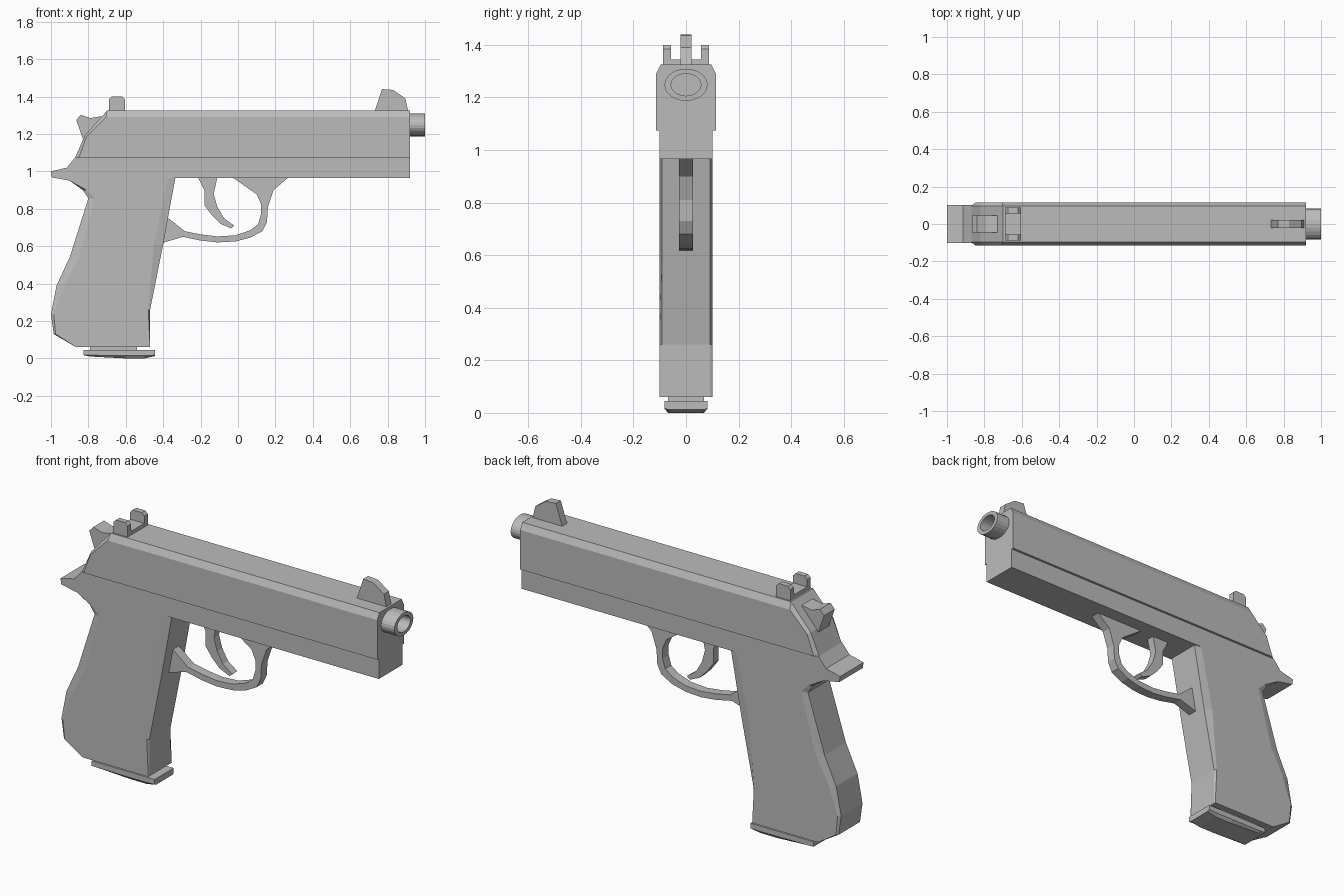
import bpy, bmesh, math

grey = bpy.data.materials.new("plain grey")
grey.diffuse_color = (0.5, 0.5, 0.5, 1)


def finish(name, bm):
    bmesh.ops.recalc_face_normals(bm, faces=bm.faces)
    me = bpy.data.meshes.new(name)
    bm.to_mesh(me)
    bm.free()
    me.materials.append(grey)
    ob = bpy.data.objects.new(name, me)
    bpy.context.collection.objects.link(ob)
    return ob


def skin(bm, rings):
    """Bridge consecutive rings of vertices with quads."""
    for a, b in zip(rings, rings[1:]):
        n = len(a)
        for i in range(n):
            j = (i + 1) % n
            bm.faces.new((a[i], a[j], b[j], b[i]))


def plate(name, outer, half, inner=None, inner_half=None, y=0):
    """Side profile (x, z) given thickness in y; an inner profile bevels both sides."""
    layers = [(outer, -half), (outer, half)]
    if inner:
        layers = [(inner, -inner_half)] + layers + [(inner, inner_half)]
    bm = bmesh.new()
    rings = [[bm.verts.new((px, y + py, pz)) for px, pz in prof] for prof, py in layers]
    skin(bm, rings)
    bm.faces.new(rings[0])
    bm.faces.new(rings[-1])
    return finish(name, bm)


def box(name, x0, x1, half, z0, z1):
    return plate(name, [(x0, z0), (x1, z0), (x1, z1), (x0, z1)], half)


# Slide with bevelled upper edges
plate("slide",
      [(-0.87, 1.075), (0.92, 1.075), (0.92, 1.325), (-0.70, 1.325), (-0.82, 1.19)], 0.096,
      [(-0.85, 1.075), (0.92, 1.075), (0.92, 1.29), (-0.706, 1.29), (-0.81, 1.185)], 0.114)

# Frame, rear tang and grip in one piece: x, z, and the inset of the side face
frame = [(-0.87, 1.075, 0), (-0.915, 1.02, 0), (-1.0, 1.0, 0), (-0.995, 0.968, 0),
         (-0.90, 0.95, 0), (-0.83, 0.90, 0.02), (-0.80, 0.856, 0.035), (-0.90, 0.54, 0.05),
         (-0.97, 0.39, 0.04), (-1.0, 0.235, 0.015), (-0.985, 0.13, 0.01), (-0.866, 0.06, 0),
         (-0.47, 0.06, 0), (-0.47, 0.26, -0.01), (-0.40, 0.61, -0.05), (-0.335, 0.965, -0.04),
         (0.92, 0.965, 0), (0.92, 1.075, 0)]
plate("frame_and_grip", [(x, z) for x, z, d in frame], 0.092,
      [(x + d, z) for x, z, d in frame], 0.101)

# Magazine neck and base plate
box("magazine_neck", -0.79, -0.54, 0.068, 0.04, 0.07)
plate("magazine_base",
      [(-0.825, 0.045), (-0.825, 0.017), (-0.79, 0.01), (-0.60, 0.0), (-0.50, 0.0),
       (-0.445, 0.012), (-0.445, 0.045)], 0.068,
      [(-0.825, 0.045), (-0.825, 0.018), (-0.79, 0.017), (-0.60, 0.016), (-0.50, 0.016),
       (-0.445, 0.017), (-0.445, 0.045)], 0.082)

# Trigger guard and trigger
plate("trigger_guard",
      [(0.27, 0.968), (0.19, 0.90), (0.16, 0.81), (0.155, 0.73), (0.13, 0.68), (0.065, 0.645),
       (-0.015, 0.625), (-0.11, 0.62), (-0.20, 0.63), (-0.295, 0.65), (-0.41, 0.615),
       (-0.41, 0.78), (-0.285, 0.68), (-0.20, 0.663), (-0.11, 0.652), (-0.015, 0.658),
       (0.065, 0.685), (0.107, 0.717), (0.123, 0.77), (0.123, 0.825), (0.10, 0.877),
       (-0.03, 0.968)], 0.026)
plate("trigger",
      [(-0.215, 0.97), (-0.18, 0.90), (-0.18, 0.82), (-0.14, 0.765), (-0.095, 0.72),
       (-0.037, 0.695), (-0.02, 0.71), (-0.075, 0.75), (-0.11, 0.81), (-0.13, 0.88),
       (-0.11, 0.97)], 0.022)

# Sights
plate("front_sight", [(0.73, 1.32), (0.77, 1.44), (0.83, 1.435), (0.895, 1.39), (0.91, 1.32)], 0.021)
box("rear_sight_base", -0.69, -0.605, 0.087, 1.32, 1.345)
for side, label in ((-1, "right"), (1, "left")):
    plate("rear_sight_post_" + label,
          [(-0.69, 1.32), (-0.69, 1.385), (-0.675, 1.40), (-0.62, 1.40), (-0.605, 1.385),
           (-0.605, 1.32)], 0.015, y=side * 0.072)

# Hammer
plate("hammer",
      [(-0.865, 1.275), (-0.84, 1.302), (-0.79, 1.285), (-0.73, 1.295), (-0.74, 1.20),
       (-0.83, 1.175)], 0.046)

# Hollow oval muzzle: x, y radius, z radius of each ring
bm = bmesh.new()
n = 24
rings = []
for x, ry, rz in ((0.90, 0.082, 0.061), (1.0, 0.082, 0.061), (1.0, 0.057, 0.042), (0.93, 0.057, 0.042)):
    rings.append([bm.verts.new((x, ry * math.cos(2 * math.pi * i / n),
                                1.248 + rz * math.sin(2 * math.pi * i / n))) for i in range(n)])
skin(bm, rings)
bm.faces.new(rings[0])
bm.faces.new(rings[-1])
finish("muzzle", bm)
